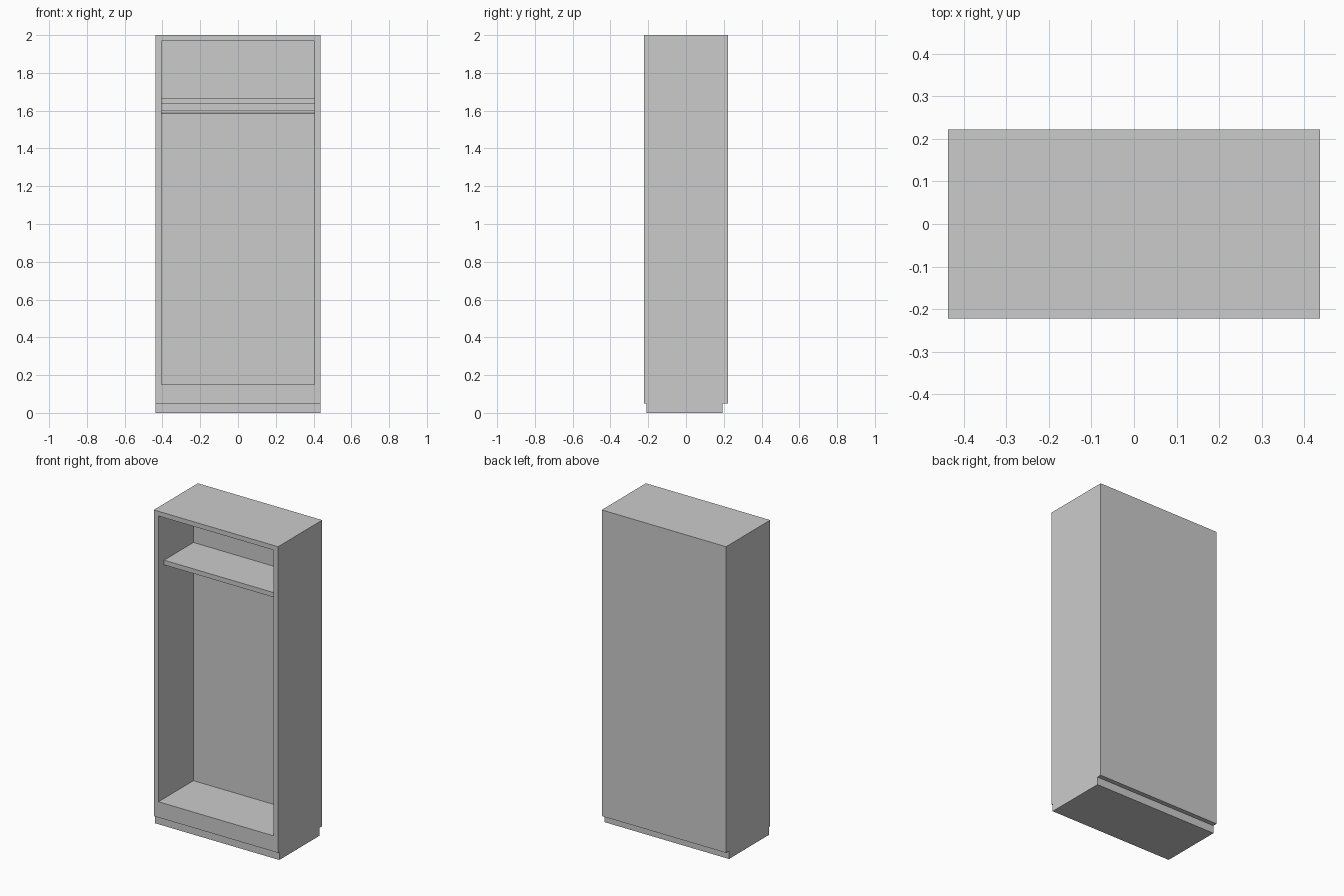
import bpy, bmesh, math
from mathutils import Vector

if "Cube" in bpy.data.objects:
    bpy.data.objects.remove(bpy.data.objects["Cube"])

W, D = 0.438, 0.222          # half width, half depth
INNER_W, BACK_Y = 0.405, 0.13


def add_object(name, bm):
    bmesh.ops.recalc_face_normals(bm, faces=bm.faces)
    mesh = bpy.data.meshes.new(name)
    bm.to_mesh(mesh)
    bm.free()
    obj = bpy.data.objects.new(name, mesh)
    bpy.context.collection.objects.link(obj)
    return obj


def box_bm(lo, hi):
    lo, hi = Vector(lo), Vector(hi)
    bm = bmesh.new()
    bmesh.ops.create_cube(bm, size=1)
    for v in bm.verts:
        v.co = (lo + hi) / 2 + v.co * (hi - lo)
    return bm


# Cabinet body: a box whose front face is inset and pushed back
bm = box_bm((-W, -D, 0.05), (W, D, 2.0))
bm.normal_update()
front = next(f for f in bm.faces if f.normal.y < -0.9)
bmesh.ops.inset_individual(bm, faces=[front], thickness=0.03)
for v in front.verts:
    v.co.x = math.copysign(INNER_W, v.co.x)
    v.co.z = 1.97 if v.co.z > 1 else 0.15
recess = bmesh.ops.extrude_discrete_faces(bm, faces=[front])["faces"][0]
for v in recess.verts:
    v.co.y = BACK_Y
add_object("cabinet_body", bm)

# Recessed base and hat shelf
add_object("plinth", box_bm((-W, -0.21, 0), (W, 0.193, 0.05)))
add_object("shelf", box_bm((-INNER_W, -0.165, 1.637), (INNER_W, BACK_Y, 1.667)))

# Hanging rail under the shelf
bpy.ops.mesh.primitive_cylinder_add(vertices=16, radius=0.01, depth=2 * INNER_W,
                                    location=(0, -0.02, 1.594),
                                    rotation=(0, math.pi / 2, 0))
rail = bpy.context.object
rail.name = "hanging_rail"
bpy.ops.object.shade_smooth_by_angle()
